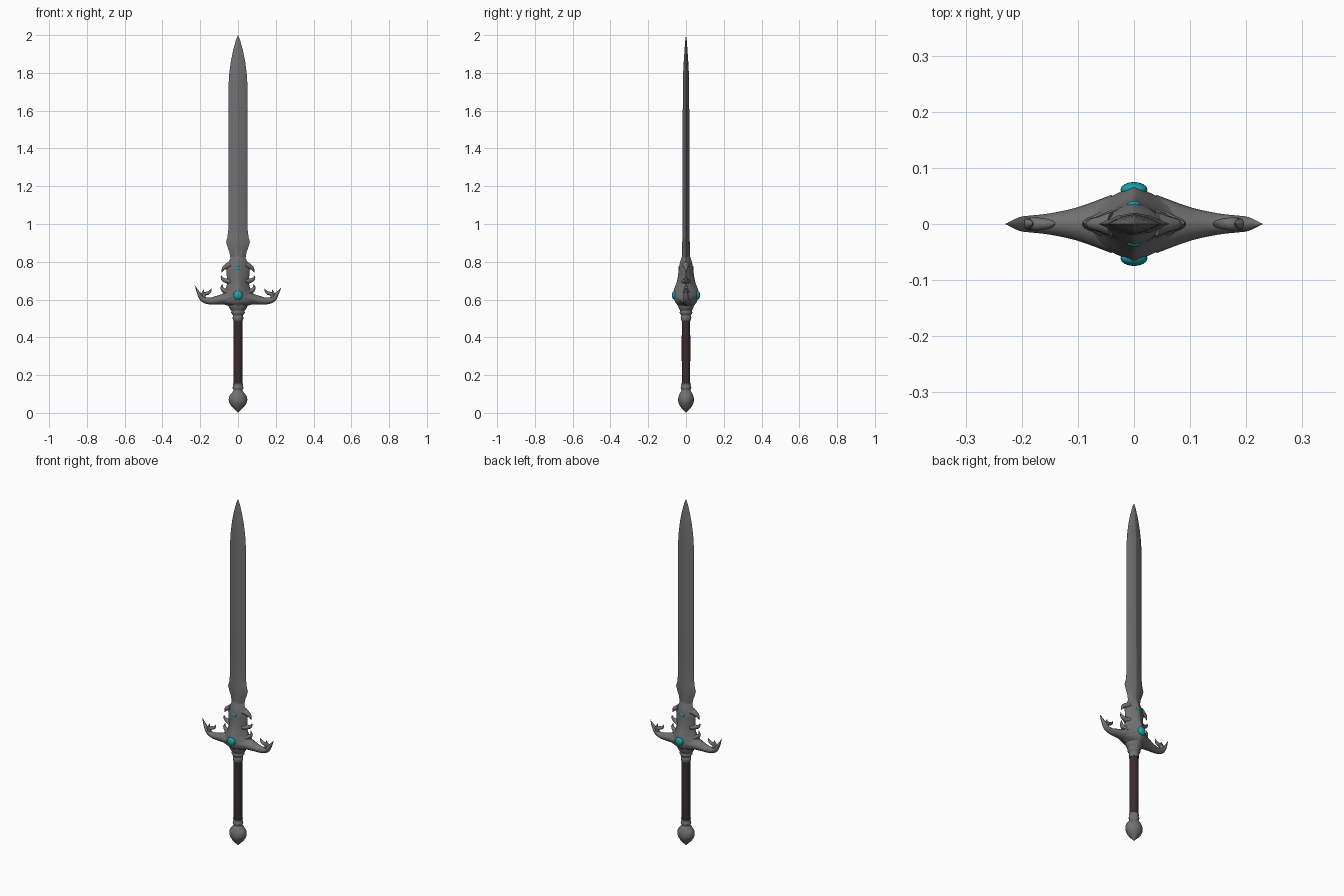
import bpy, bmesh, math
from mathutils import Vector

if "Cube" in bpy.data.objects:
    bpy.data.objects.remove(bpy.data.objects["Cube"])


def material(name, rgb):
    m = bpy.data.materials.new(name)
    m.diffuse_color = (*rgb, 1)
    m.use_nodes = True
    m.node_tree.nodes["Principled BSDF"].inputs["Base Color"].default_value = m.diffuse_color
    return m


STEEL = material("dark steel", (0.165, 0.165, 0.17))
LEATHER = material("brown leather", (0.045, 0.024, 0.026))
GEM = material("teal gem", (0.01, 0.36, 0.42))


def loft(name, rings, mat, angle=40):
    """Skin a list of equal-length point rings and cap both ends."""
    bm = bmesh.new()
    loops = [[bm.verts.new(p) for p in r] for r in rings]
    n = len(loops[0])
    for a, b in zip(loops, loops[1:]):
        for i in range(n):
            j = (i + 1) % n
            bm.faces.new((a[i], a[j], b[j], b[i]))
    bm.faces.new(loops[0][::-1])
    bm.faces.new(loops[-1])
    bmesh.ops.remove_doubles(bm, verts=bm.verts, dist=1e-5)
    bmesh.ops.recalc_face_normals(bm, faces=bm.faces)
    me = bpy.data.meshes.new(name)
    bm.to_mesh(me)
    bm.free()
    me.materials.append(mat)
    ob = bpy.data.objects.new(name, me)
    bpy.context.collection.objects.link(ob)
    bpy.ops.object.select_all(action='DESELECT')
    ob.select_set(True)
    bpy.context.view_layer.objects.active = ob
    bpy.ops.object.shade_smooth_by_angle(angle=math.radians(angle))
    return ob


def smooth(rows, steps=4):
    """Catmull-Rom interpolation through rows of numbers."""
    pts = [rows[0]] + list(rows) + [rows[-1]]
    out = []
    for k in range(1, len(pts) - 2):
        for s in range(steps):
            t = s / steps
            out.append([0.5 * (2 * b + (c - a) * t + (2 * a - 5 * b + 4 * c - d) * t * t
                               + (3 * b - a - 3 * c + d) * t ** 3)
                        for a, b, c, d in zip(*pts[k - 1:k + 3])])
    return out + [list(rows[-1])]


def section(power, n):
    """Unit cross-section: power 1 is a circle, 2 is a diamond."""
    out = []
    for i in range(n):
        c, s = math.cos(2 * math.pi * i / n), math.sin(2 * math.pi * i / n)
        out.append((math.copysign(abs(c) ** power, c), math.copysign(abs(s) ** power, s)))
    return out


def column(name, rows, shape, mat, angle=40):
    """Upright body from rows of (z, half width, half depth)."""
    return loft(name, [[(x * max(hx, 1e-4), y * max(hy, 1e-4), z) for x, y in shape]
                       for z, hx, hy in rows], mat, angle)


def horn(name, side, path):
    """Tapered curl in the xz plane from rows of (x, z, radius, half depth)."""
    rows = smooth(path, 5)
    rings = []
    for i, (x, z, r, d) in enumerate(rows):
        a, b = rows[max(i - 1, 0)], rows[min(i + 1, len(rows) - 1)]
        t = Vector((b[0] - a[0], b[1] - a[1])).normalized()
        r, d = max(r, 5e-4), max(d, 5e-4)
        rings.append([(side * (x - t.y * u * r), v * d, z + t.x * u * r)
                      for u, v in section(1.15, 12)])
    return loft(name, rings, STEEL, 50)


# Blade with a ridged lens section
lens = [(1, 0), (0.45, 0.75), (0, 1), (-0.45, 0.75), (-1, 0), (-0.45, -0.75), (0, -1), (0.45, -0.75)]
column("blade", [(0.74, 0.035, 0.02), (0.82, 0.040, 0.02), (0.85, 0.045, 0.02),
                 (0.88, 0.056, 0.02), (0.905, 0.063, 0.02), (0.93, 0.056, 0.019),
                 (0.97, 0.051, 0.018), (1.1, 0.050, 0.018), (1.74, 0.050, 0.017),
                 (1.80, 0.046, 0.015), (1.86, 0.038, 0.012), (1.92, 0.026, 0.008),
                 (1.97, 0.012, 0.004), (2.0, 0, 0)], lens, STEEL, 15)

# Guard core, swelling to a diamond where the wings begin
column("guard_core", smooth([(0.555, 0.035, 0.036), (0.57, 0.06, 0.045), (0.585, 0.115, 0.056),
                             (0.605, 0.115, 0.064), (0.63, 0.082, 0.068), (0.655, 0.066, 0.063),
                             (0.69, 0.058, 0.050), (0.73, 0.060, 0.042), (0.765, 0.062, 0.038),
                             (0.795, 0.052, 0.032), (0.82, 0.04, 0.024), (0.845, 0.03, 0.015)], 4),
       section(1.6, 28), STEEL, 50)

# Ridged collar between guard and grip
column("collar", smooth([(0.49, 0.026, 0.026), (0.505, 0.029, 0.028), (0.515, 0.026, 0.025),
                         (0.53, 0.036, 0.034), (0.54, 0.034, 0.031), (0.555, 0.046, 0.038),
                         (0.575, 0.052, 0.044)], 3), section(1.15, 20), STEEL, 50)

# Wings, prongs and thorns on both sides; the left wing reaches a little higher
for label, side, lift in (("right", 1, 0.0), ("left", -1, 0.012)):
    horn(f"{label}_wing", side, [(0.04, 0.608, 0.034, 0.052), (0.10, 0.598, 0.025, 0.03),
                                 (0.15, 0.592, 0.018, 0.019), (0.185, 0.602, 0.015, 0.015),
                                 (0.205, 0.628, 0.010, 0.012), (0.229, 0.664 + lift, 0, 0)])
    horn(f"{label}_wing_prong", side, [(0.185, 0.605, 0.012, 0.012), (0.178, 0.628, 0.010, 0.012),
                                       (0.160, 0.634, 0.009, 0.010), (0.147, 0.644, 0.006, 0.007),
                                       (0.140, 0.66, 0, 0)])
    horn(f"{label}_wing_barb", side, [(0.195, 0.612, 0.009, 0.01), (0.186, 0.635, 0.007, 0.008),
                                      (0.180, 0.655, 0, 0)])
    horn(f"{label}_lower_thorn", side, [(0.045, 0.638, 0.016, 0.03), (0.07, 0.645, 0.013, 0.016),
                                        (0.085, 0.662, 0.008, 0.009), (0.082, 0.684, 0, 0)])
    horn(f"{label}_middle_thorn", side, [(0.04, 0.695, 0.016, 0.026), (0.065, 0.70, 0.012, 0.014),
                                         (0.083, 0.71, 0.008, 0.008), (0.09, 0.73, 0, 0)])
    horn(f"{label}_upper_thorn", side, [(0.04, 0.785, 0.018, 0.022), (0.062, 0.775, 0.014, 0.014),
                                        (0.077, 0.764, 0.009, 0.009), (0.086, 0.744, 0, 0)])

# Grip and pommel
column("grip", [(0.14, 0.023, 0.021), (0.32, 0.025, 0.023), (0.50, 0.024, 0.022)],
       section(1, 16), LEATHER)
column("pommel", smooth([(0.0, 0, 0), (0.012, 0.012, 0.012), (0.035, 0.034, 0.031),
                         (0.06, 0.048, 0.041), (0.085, 0.047, 0.040), (0.105, 0.034, 0.032),
                         (0.118, 0.024, 0.024), (0.132, 0.029, 0.028), (0.145, 0.025, 0.025),
                         (0.155, 0.027, 0.026)], 3), section(1.1, 20), STEEL, 50)

# Gems set in the front and back of the guard
for label, face in (("front", -1), ("back", 1)):
    for size, r, y, z in (("large", 0.024, 0.061, 0.623), ("small", 0.012, 0.034, 0.765)):
        bpy.ops.mesh.primitive_uv_sphere_add(segments=16, ring_count=10, radius=1,
                                             location=(0, face * y, z))
        gem = bpy.context.object
        gem.name = f"{label}_{size}_gem"
        gem.scale = (r, r * 0.58, r)
        gem.data.materials.append(GEM)
        bpy.ops.object.shade_smooth()
